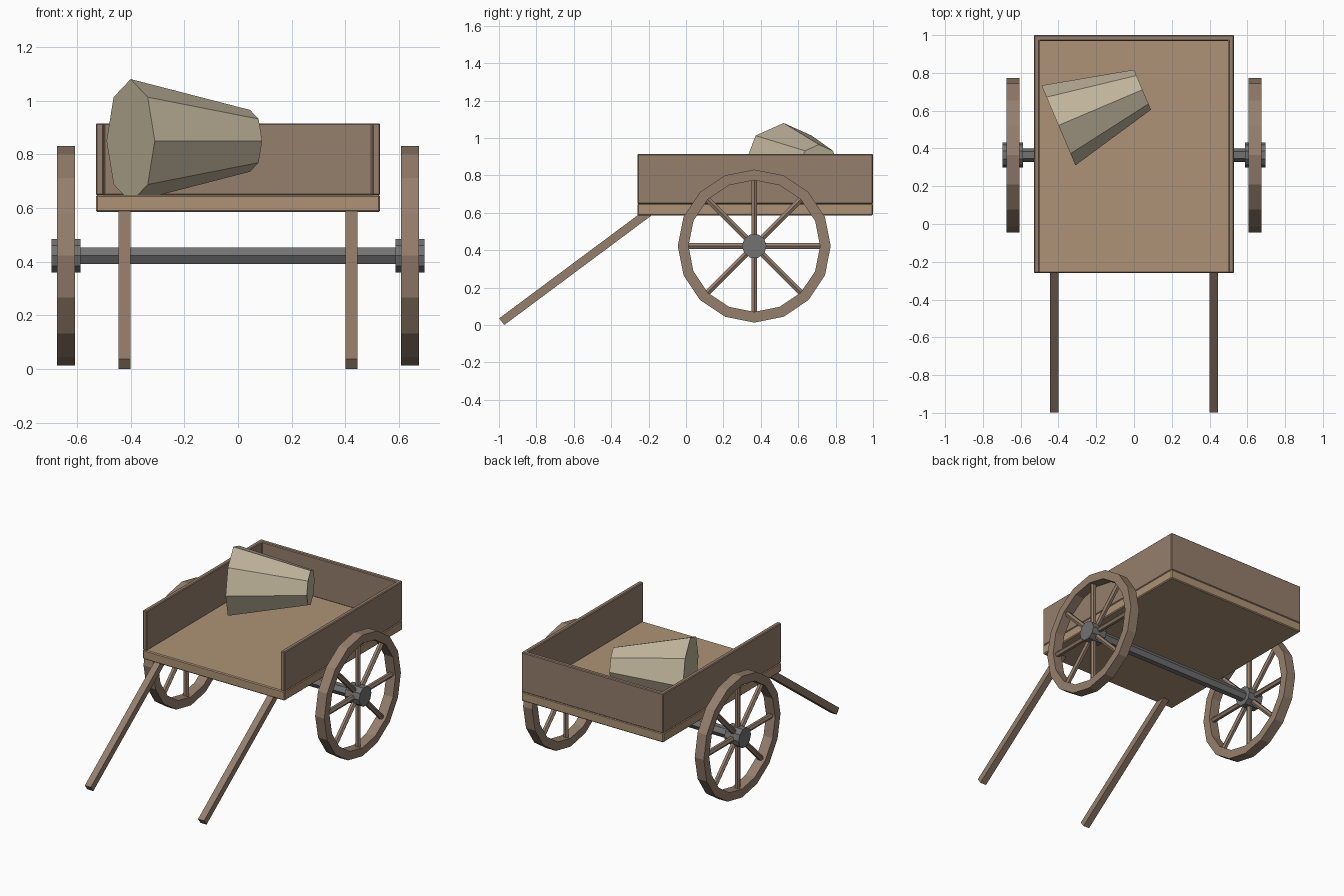
import bpy, bmesh
from math import pi, cos, sin
from mathutils import Vector

if "Cube" in bpy.data.objects:
    bpy.data.objects.remove(bpy.data.objects["Cube"])


def material(name, r, g, b):
    m = bpy.data.materials.new(name)
    m.diffuse_color = (r, g, b, 1)
    m.use_nodes = True
    m.node_tree.nodes["Principled BSDF"].inputs["Base Color"].default_value = m.diffuse_color
    return m


PLANK = material("light_wood", 0.42, 0.29, 0.18)
WOOD = material("dark_wood", 0.30, 0.21, 0.15)
IRON = material("iron", 0.17, 0.17, 0.17)
CLAY = material("pale_clay", 0.54, 0.47, 0.34)


def finish(name, bm, mat, mirror=False, bevel=0):
    bmesh.ops.recalc_face_normals(bm, faces=bm.faces)
    me = bpy.data.meshes.new(name)
    bm.to_mesh(me)
    bm.free()
    me.materials.append(mat)
    ob = bpy.data.objects.new(name, me)
    bpy.context.collection.objects.link(ob)
    if bevel:
        b = ob.modifiers.new("bevel", "BEVEL")
        b.width, b.segments = bevel, 1
    if mirror:
        ob.modifiers.new("mirror", "MIRROR")
    return ob


def ring(bm, p, u, v, r, n, start=0.0):
    angles = [start + 2 * pi * i / n for i in range(n)]
    return [bm.verts.new(p + r * (cos(a) * u + sin(a) * v)) for a in angles]


def bridge(bm, a, b):
    n = len(a)
    for i in range(n):
        bm.faces.new((a[i], a[(i + 1) % n], b[(i + 1) % n], b[i]))


def prism(bm, p, q, r1, r2, n, ref, start=0.0):
    """Capped n-sided tapered bar; first corner lies towards ref."""
    p, q = Vector(p), Vector(q)
    axis = (q - p).normalized()
    v = axis.cross(Vector(ref)).normalized()
    u = v.cross(axis)
    a, b = ring(bm, p, u, v, r1, n, start), ring(bm, q, u, v, r2, n, start)
    bridge(bm, a, b)
    bm.faces.new(a)
    bm.faces.new(b)


def extrude_outline(bm, pts, z0, z1):
    f = bm.faces.new([bm.verts.new((x, y, z0)) for x, y in pts])
    new = bmesh.ops.extrude_face_region(bm, geom=[f], use_keep_orig=True)["geom"]
    verts = [g for g in new if isinstance(g, bmesh.types.BMVert)]
    bmesh.ops.translate(bm, verts=verts, vec=(0, 0, z1 - z0))


# Bed floor
bm = bmesh.new()
extrude_outline(bm, [(-.53, -.26), (.53, -.26), (.53, 1), (-.53, 1)], 0.585, 0.649)
finish("bed_floor", bm, PLANK, bevel=0.006)

# U-shaped side and back boards
bm = bmesh.new()
extrude_outline(bm, [(-.53, -.26), (-.5, -.26), (-.5, .97), (.5, .97), (.5, -.26),
                     (.53, -.26), (.53, 1), (-.53, 1)], 0.647, 0.915)
finish("bed_walls", bm, WOOD, bevel=0.005)

# Handles sloping down to the ground
bm = bmesh.new()
prism(bm, (.423, -.985, .018), (.423, -.2, .602), .0318, .0318, 4, (1, 0, 0), pi / 4)
finish("handles", bm, WOOD, mirror=True)

# Axle and hubs
CY, CZ = 0.365, 0.422
bm = bmesh.new()
prism(bm, (-.62, CY, CZ), (.62, CY, CZ), .036, .036, 6, (0, 1, 0))
finish("axle", bm, IRON)
bm = bmesh.new()
prism(bm, (.587, CY, CZ), (.695, CY, CZ), .066, .066, 10, (0, 1, 0))
finish("wheel_hubs", bm, IRON, mirror=True)

# Wheel rims
bm = bmesh.new()
Y, Z = Vector((0, 1, 0)), Vector((0, 0, 1))
loops = [ring(bm, Vector((x, CY, CZ)), Y, Z, r, 16)
         for x, r in ((.607, .409), (.675, .409), (.675, .352), (.607, .352))]
for i in range(4):
    bridge(bm, loops[i], loops[(i + 1) % 4])
finish("wheel_rims", bm, WOOD, mirror=True)

# Spokes
bm = bmesh.new()
hub = Vector((.641, CY, CZ))
for k in range(8):
    d = Vector((0, cos(k * pi / 4), sin(k * pi / 4)))
    prism(bm, hub + d * .04, hub + d * .365, .018, .018, 6, (1, 0, 0))
finish("wheel_spokes", bm, WOOD, mirror=True)

# Tapered tub lying on its side in the bed
bm = bmesh.new()
prism(bm, (-.4, .522, .85), (.045, .711, .85), .23, .115, 8, (0, 0, 1))
finish("tub", bm, CLAY)
